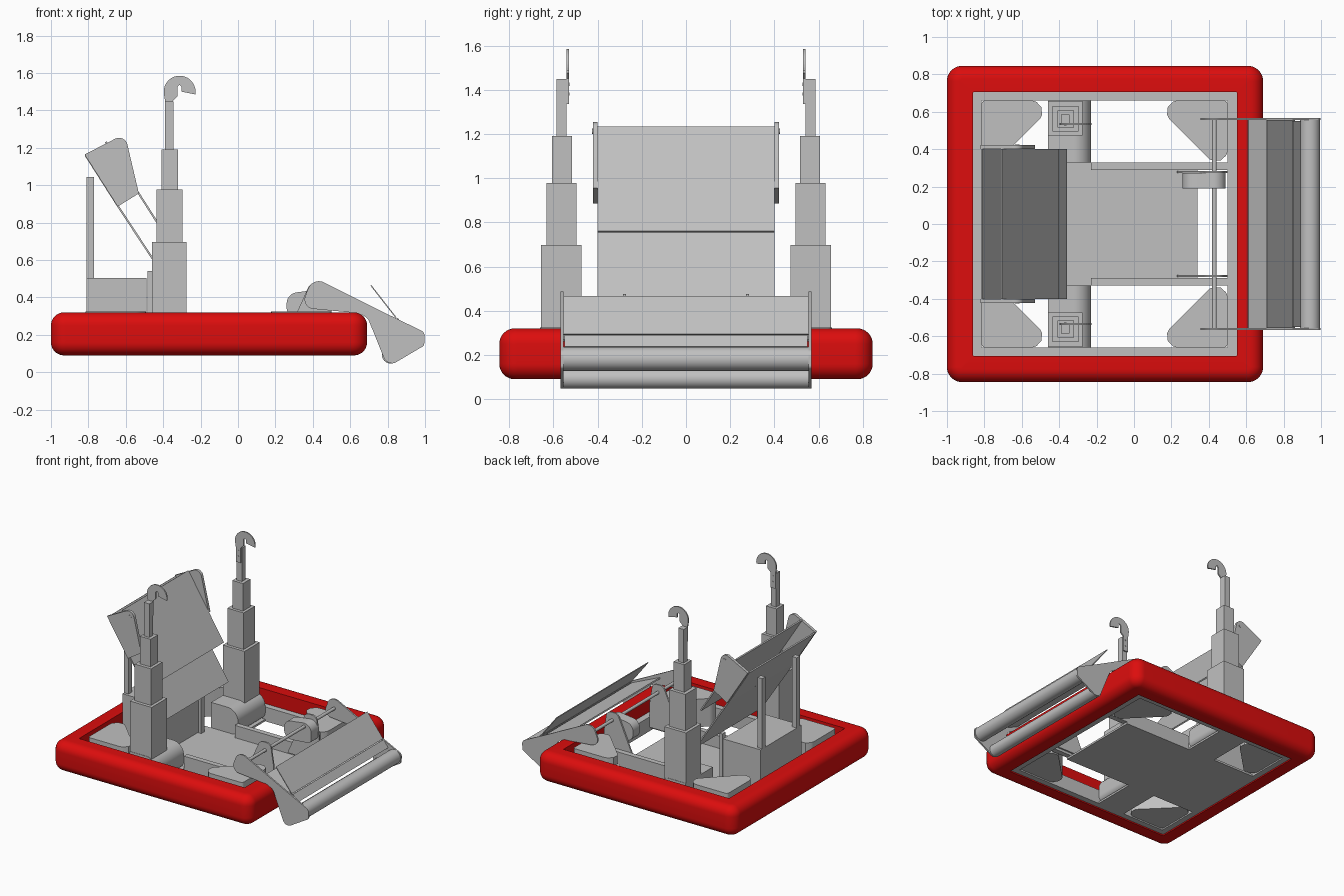
import bpy, bmesh, math
from mathutils import Vector

if "Cube" in bpy.data.objects:
    bpy.data.objects.remove(bpy.data.objects["Cube"])


def material(name, rgb):
    m = bpy.data.materials.new(name)
    m.diffuse_color = (*rgb, 1)
    m.use_nodes = True
    m.node_tree.nodes["Principled BSDF"].inputs["Base Color"].default_value = m.diffuse_color
    return m


GREY = material("plain grey", (0.53, 0.53, 0.53))
RED = material("bumper red", (0.72, 0.004, 0.004))


def finish(name, bm, mat=GREY, smooth=False):
    bmesh.ops.recalc_face_normals(bm, faces=bm.faces[:])
    me = bpy.data.meshes.new(name)
    bm.to_mesh(me)
    bm.free()
    me.materials.append(mat)
    ob = bpy.data.objects.new(name, me)
    bpy.context.collection.objects.link(ob)
    if smooth:
        bpy.ops.object.select_all(action='DESELECT')
        ob.select_set(True)
        bpy.context.view_layer.objects.active = ob
        bpy.ops.object.shade_smooth_by_angle(angle=math.radians(30))
    return ob


def prism(name, pts, lo, hi, axis='y', smooth=False):
    """Extrude an outline along y (outline in xz) or z (outline in xy)."""
    bm = bmesh.new()
    place = (lambda a, b, h: (a, h, b)) if axis == 'y' else (lambda a, b, h: (a, b, h))
    lo, hi = min(lo, hi), max(lo, hi)
    bot = [bm.verts.new(place(a, b, lo)) for a, b in pts]
    top = [bm.verts.new(place(a, b, hi)) for a, b in pts]
    bm.faces.new(bot)
    bm.faces.new(top[::-1])
    n = len(pts)
    for i in range(n):
        j = (i + 1) % n
        bm.faces.new((bot[i], bot[j], top[j], top[i]))
    return finish(name, bm, smooth=smooth)


def box(name, x0, x1, y0, y1, z0, z1):
    return prism(name, [(x0, z0), (x1, z0), (x1, z1), (x0, z1)], y0, y1)


def circle(cx, cz, r, n=32):
    return [(cx + r * math.cos(2 * math.pi * i / n), cz + r * math.sin(2 * math.pi * i / n))
            for i in range(n)]


def fillet(corners, n=6):
    """Round each (x, y, radius) corner of an outline."""
    out = []
    k = len(corners)
    for i, (x, y, r) in enumerate(corners):
        p = Vector((x, y))
        if r == 0:
            out.append((x, y))
            continue
        u = (Vector(corners[i - 1][:2]) - p).normalized()
        v = (Vector(corners[(i + 1) % k][:2]) - p).normalized()
        half = u.angle(v) / 2
        c = p + (u + v).normalized() * (r / math.sin(half))
        a, b = p + u * (r / math.tan(half)) - c, p + v * (r / math.tan(half)) - c
        for s in range(n + 1):
            d = a.lerp(b, s / n).normalized() * r
            out.append(tuple(c + d))
    return out


def sheet(name, p, q, y, t=0.01):
    """Thin flat panel between two points of the side profile."""
    p, q = Vector(p), Vector(q)
    d = (q - p).normalized() * t / 2
    o = Vector((-d.y, d.x))
    return prism(name, [tuple(w) for w in (p - o, q - o, q + o, p + o)], -y, y)


# Bumper: rounded outside, square inside
def loop(inset, r):
    x0, x1, y = -1 + inset, 0.69 - inset, 0.845 - inset
    return fillet([(x0, -y, r), (x1, -y, r), (x1, y, r), (x0, y, r)], 8)


R = 0.07
section = [(0.14, 0.003, 0.09)]
for centre_z, start in ((0.09 + R, -90), (0.32 - R, 0)):
    for i in range(9):
        a = math.radians(start + 90 * i / 8)
        section.append((R - R * math.cos(a), 0.012 + (R - 0.002) * math.cos(a), centre_z + R * math.sin(a)))
section.append((0.14, 0.003, 0.32))
bm = bmesh.new()
rings = [[bm.verts.new((x, y, z)) for x, y in loop(i, r)] for i, r, z in section]
for a, b in zip(rings, rings[1:] + rings[:1]):
    for i in range(len(a)):
        j = (i + 1) % len(a)
        bm.faces.new((a[i], a[j], b[j], b[i]))
finish("bumper", bm, RED, True)

# Chassis rails and floor
box("frame_rail_rear", -0.86, -0.815, -0.71, 0.71, 0.10, 0.21)
box("frame_rail_front", 0.50, 0.55, -0.71, 0.71, 0.10, 0.21)
floor = [(-0.815, -0.33), (-0.46, -0.33), (-0.46, -0.66), (-0.23, -0.66), (-0.23, -0.33), (0.34, -0.33)]
prism("floor_plate", floor + [(x, -y) for x, y in floor[::-1]], 0.10, 0.115, 'z')

for s in (1, -1):
    side = "left" if s > 0 else "right"
    box("frame_rail_" + side, -0.815, 0.50, s * 0.66, s * 0.71, 0.10, 0.21)
    box("inner_rail_" + side, -0.23, 0.50, s * 0.29, s * 0.33, 0.115, 0.21)

    # Drive modules in the corners
    for end, x, d in (("rear", -0.815, 1), ("front", 0.50, -1)):
        tri = fillet([(x, s * 0.66, 0.02), (x + d * 0.41, s * 0.66, 0.06), (x, s * 0.25, 0.06)])
        prism(f"drive_module_{end}_{side}", tri, 0.11, 0.325, 'z', True)

    # Climber winch with rounded front, and telescoping mast
    winch = fillet([(-0.46, 0.115, 0), (-0.23, 0.115, 0.05), (-0.23, 0.31, 0.09), (-0.46, 0.31, 0)], 8)
    prism("climber_winch_" + side, winch, s * 0.33, s * 0.66, smooth=True)
    for i, (x0, x1, y0, y1, z0, z1) in enumerate((
            (-0.46, -0.275, 0.472, 0.657, 0.115, 0.697),
            (-0.437, -0.298, 0.495, 0.632, 0.69, 0.978),
            (-0.41, -0.32, 0.517, 0.607, 0.97, 1.19),
            (-0.39, -0.345, 0.54, 0.586, 1.18, 1.448))):
        box(f"mast_stage_{i + 1}_{side}", x0, x1, s * y0, s * y1, z0, z1)

    # Climber hook
    c = (-0.312, 1.50)
    arc = [(c[0] + 0.085 * math.cos(math.radians(a)), c[1] + 0.085 * math.sin(math.radians(a)))
           for a in range(190, -11, -10)]
    hook = [(-0.35, 1.335), (-0.39, 1.335), (-0.39, 1.45)] + arc + [
        (-0.302, 1.50), (-0.302, 1.527), (-0.312, 1.537), (-0.323, 1.527), (-0.323, 1.475), (-0.35, 1.45)]
    prism("climber_hook_" + side, hook, s * 0.53, s * 0.54)
    for z in (1.38, 1.425):
        prism("hook_bolt_" + side, circle(-0.368, z, 0.007, 12), s * 0.527, s * 0.53)

    # Chute posts and side plates
    box("chute_post_" + side, -0.81, -0.77, s * 0.19, s * 0.23, 0.115, 1.045)
    box("short_post_" + side, -0.485, -0.46, s * 0.21, s * 0.25, 0.115, 0.54)
    plate = fillet([(-0.82, 1.164, 0), (-0.605, 1.275, 0.045), (-0.53, 0.956, 0), (-0.643, 0.886, 0)])
    prism("chute_side_" + side, plate, s * 0.40, s * 0.422, smooth=True)
    prism("chute_pivot_" + side, circle(-0.625, 1.212, 0.012, 16), s * 0.422, s * 0.425)

    # Intake arm plates and pivot brackets
    arm = fillet([(0.335, 0.345, 0.05), (0.40, 0.51, 0.06), (0.80, 0.31, 0), (1.0, 0.213, 0.035),
                  (0.995, 0.142, 0.02), (0.80, 0.027, 0.045), (0.69, 0.30, 0.06), (0.60, 0.32, 0)])
    prism("intake_arm_" + side, arm, s * 0.555, s * 0.567, smooth=True)
    bracket = fillet([(0.23, 0.13, 0), (0.50, 0.13, 0), (0.50, 0.32, 0), (0.475, 0.475, 0.04), (0.385, 0.475, 0.04)])
    prism("intake_bracket_" + side, bracket, s * 0.272, s * 0.284, smooth=True)

# Chute sheets and electronics box
sheet("chute_front_sheet", (-0.707, 1.232), (-0.404, 0.757), 0.40)
sheet("chute_rear_sheet_upper", (-0.815, 1.16), (-0.643, 0.89), 0.40)
sheet("chute_rear_sheet_lower", (-0.643, 0.89), (-0.363, 0.465), 0.40)
box("electronics_box", -0.81, -0.49, -0.25, 0.25, 0.115, 0.505)

# Intake shaft, motor and lower crossbar
prism("intake_shaft", circle(0.43, 0.415, 0.012, 20), -0.567, 0.567, smooth=True)
motor = fillet([(0.26, 0.28, 0.06), (0.49, 0.30, 0.03), (0.49, 0.45, 0.06), (0.26, 0.42, 0.06)])
prism("intake_motor", motor, 0.19, 0.272, smooth=True)

# Intake panels and rollers
sheet("intake_top_sheet", (0.71, 0.465), (0.845, 0.292), 0.555, 0.006)
sheet("intake_rear_panel", (0.61, 0.37), (0.85, 0.265), 0.555)
sheet("intake_front_panel", (0.85, 0.288), (0.89, 0.235), 0.55)
prism("intake_front_roller", circle(0.941, 0.182, 0.054), -0.555, 0.555, smooth=True)
prism("intake_lower_roller", circle(0.815, 0.093, 0.046), -0.555, 0.555, smooth=True)
